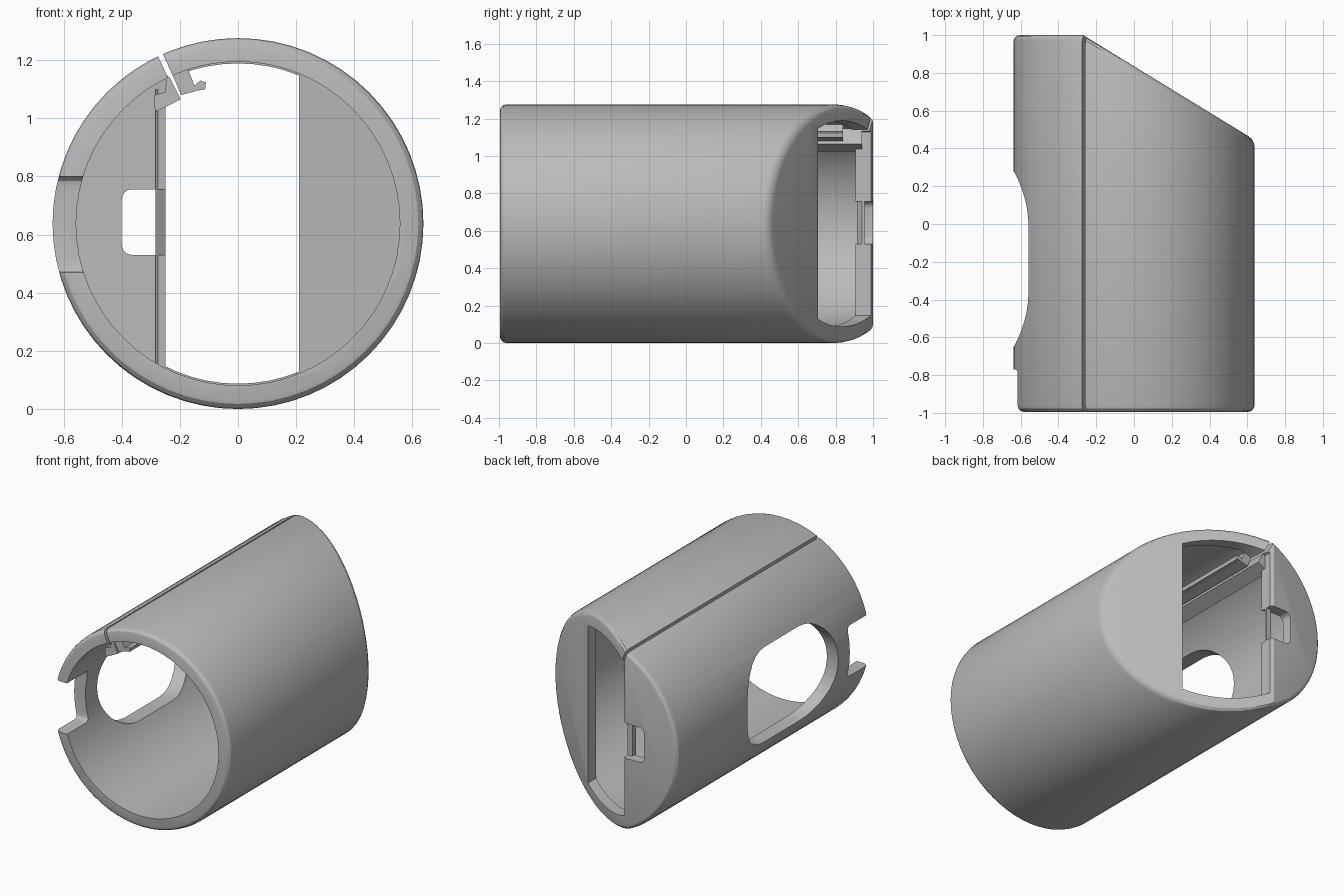
import bpy, bmesh, math
from mathutils import Matrix, Vector

if "Cube" in bpy.data.objects:
    bpy.data.objects.remove(bpy.data.objects["Cube"])

ZC, R, RI = 0.638, 0.638, 0.557          # axis height, outer and inner radius
SLANT_P = Vector((-0.27, 1.0, 0))        # point on the slanted end plane
SLANT_N = Vector((0.55, 0.90, 0)).normalized()

grey = bpy.data.materials.new("plain_grey")
grey.diffuse_color = (0.5, 0.5, 0.5, 1)
grey.use_nodes = True
grey.node_tree.nodes["Principled BSDF"].inputs["Base Color"].default_value = grey.diffuse_color


def finish(name, bm):
    bmesh.ops.recalc_face_normals(bm, faces=bm.faces[:])
    me = bpy.data.meshes.new(name)
    bm.to_mesh(me)
    bm.free()
    ob = bpy.data.objects.new(name, me)
    bpy.context.collection.objects.link(ob)
    me.materials.append(grey)
    return ob


def cylinder(r, y0, y1, n=64):
    bm = bmesh.new()
    m = Matrix.Translation((0, (y0 + y1) / 2, ZC)) @ Matrix.Rotation(math.pi / 2, 4, 'X')
    bmesh.ops.create_cone(bm, cap_ends=True, segments=n, radius1=r, radius2=r,
                          depth=y1 - y0, matrix=m)
    return bm


def slice_off(bm, co, no):
    """Remove everything beyond a plane and cap the cut."""
    res = bmesh.ops.bisect_plane(bm, geom=bm.verts[:] + bm.edges[:] + bm.faces[:],
                                 plane_co=co, plane_no=no, clear_outer=True, dist=1e-5)
    edges = [g for g in res['geom_cut'] if isinstance(g, bmesh.types.BMEdge)]
    bmesh.ops.contextual_create(bm, geom=edges)
    bmesh.ops.holes_fill(bm, edges=[e for e in bm.edges if e.is_boundary], sides=0)


def prism(name, pts, axis, a, b):
    """Extrude a 2D profile along x, y or z from a to b."""
    put = {'x': lambda p, t: (t, p[0], p[1]), 'y': lambda p, t: (p[0], t, p[1]),
           'z': lambda p, t: (p[0], p[1], t)}[axis]
    bm = bmesh.new()
    lo = [bm.verts.new(put(p, a)) for p in pts]
    hi = [bm.verts.new(put(p, b)) for p in pts]
    bm.faces.new(lo)
    bm.faces.new(hi[::-1])
    for i in range(len(pts)):
        j = (i + 1) % len(pts)
        bm.faces.new((lo[i], lo[j], hi[j], hi[i]))
    return finish(name, bm)


def rounded(u0, u1, v0, v1, r, n=8):
    """Rounded rectangle profile."""
    pts = []
    for k, (cu, cv) in enumerate([(u1 - r, v1 - r), (u0 + r, v1 - r),
                                  (u0 + r, v0 + r), (u1 - r, v0 + r)]):
        for i in range(n + 1):
            t = math.pi / 2 * (k + i / n)
            pts.append((cu + r * math.cos(t), cv + r * math.sin(t)))
    return pts


# Outer sleeve with slanted back and rounded end rims
bm = cylinder(R, -0.995, 1.0)
slice_off(bm, SLANT_P, SLANT_N)
bmesh.ops.recalc_face_normals(bm, faces=bm.faces[:])
rims = [e for e in bm.edges if len(e.link_faces) == 2 and e.calc_face_angle() > math.radians(45)]
bmesh.ops.bevel(bm, geom=rims, offset=0.035, segments=3, profile=0.5, affect='EDGES',
                clamp_overlap=True)
sleeve = finish("sleeve", bm)

# Hollow interior, open at the front
bm = cylinder(RI, -1.3, 0.93)
slice_off(bm, SLANT_P - SLANT_N * 0.07, SLANT_N)
cutters = [finish("cutter_bore", bm)]

# Tall opening in the back end
bm = cylinder(RI - 0.006, 0.5, 1.3)
slice_off(bm, (-0.25, 0, 0), (-1, 0, 0))
slice_off(bm, (0.21, 0, 0), (1, 0, 0))
cutters.append(finish("cutter_back_opening", bm))

# Side hole, front notch, back plate notch
cutters.append(prism("cutter_side_hole", rounded(-0.65, 0.28, 0.33, 0.946, 0.29), 'x', -0.9, -0.3))
cutters.append(prism("cutter_front_notch", rounded(-1.3, -0.77, 0.47, 0.80, 0.03, 3), 'x', -0.9, -0.4))
cutters.append(prism("cutter_plate_notch", rounded(-0.40, -0.10, 0.53, 0.756, 0.035, 4), 'y', 0.85, 1.2))

# Lengthwise slit
d = Vector((-0.418, 0.908)).normalized()
s = Vector((d.y, -d.x)) * 0.009
c = Vector((0, ZC))
cutters.append(prism("cutter_slit", [c + d * 0.5 - s, c + d * 0.5 + s, c + d * 0.8 + s, c + d * 0.8 - s],
                     'y', -1.3, 1.3))

bpy.context.view_layer.objects.active = sleeve
for cut in cutters:
    cut.hide_render = True
    mod = sleeve.modifiers.new(cut.name, 'BOOLEAN')
    mod.operation, mod.solver, mod.object = 'DIFFERENCE', 'EXACT', cut
    bpy.ops.object.modifier_apply(modifier=mod.name)
    bpy.data.objects.remove(cut)
bpy.ops.object.select_all(action='DESELECT')
sleeve.select_set(True)
bpy.ops.object.shade_smooth_by_angle(angle=math.radians(25))

# Clip rails either side of the slit
prism("left_clip_rail", [(-0.289, 1.08), (-0.25, 1.09), (-0.246, 1.15), (-0.235, 1.14), (-0.197, 1.065),
                         (-0.28, 1.024), (-0.289, 1.04)], 'y', -0.95, 0.94)
prism("right_clip_rail", [(-0.227, 1.155), (-0.196, 1.08), (-0.137, 1.096), (-0.113, 1.10), (-0.11, 1.124),
                          (-0.13, 1.13), (-0.15, 1.113), (-0.175, 1.175)], 'y', -0.95, 0.84)

# Thin bar along the inner edge of the back plate
prism("plate_edge_bar", [(-0.283, 0.955), (-0.283, 0.915), (-0.25, 0.94), (-0.25, 0.955)], 'z', 0.14, 1.10)
